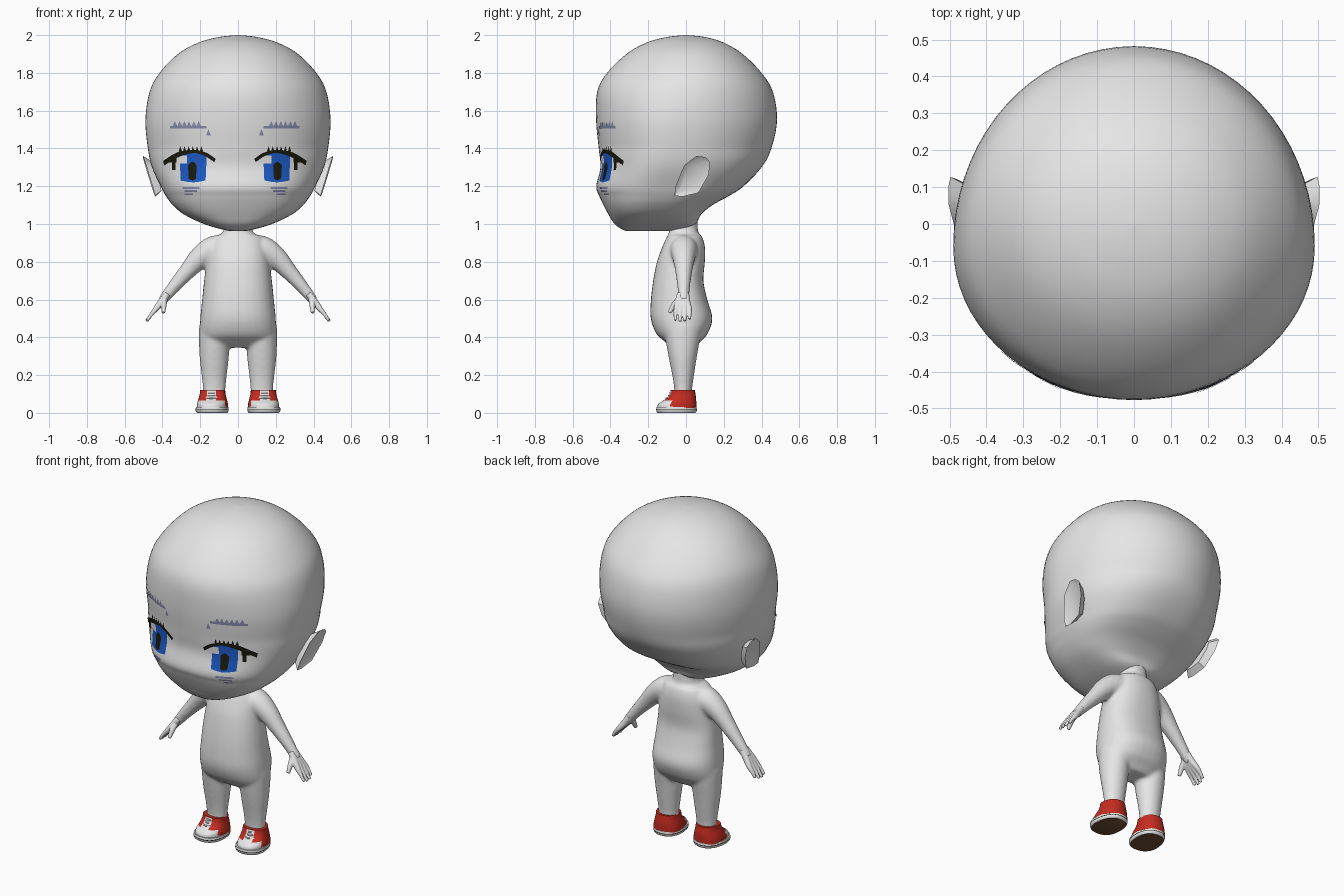
import bpy
import bmesh
from math import cos, sin, pi, radians
from mathutils import Vector, Matrix
from mathutils.bvhtree import BVHTree

if "Cube" in bpy.data.objects:
    bpy.data.objects.remove(bpy.data.objects["Cube"], do_unlink=True)


def material(name, r, g, b):
    mat = bpy.data.materials.new(name)
    mat.use_nodes = True
    mat.diffuse_color = (r, g, b, 1)
    bsdf = next(n for n in mat.node_tree.nodes if n.type == 'BSDF_PRINCIPLED')
    bsdf.inputs["Base Color"].default_value = (r, g, b, 1)
    bsdf.inputs["Roughness"].default_value = 0.6
    return mat


SKIN = material("skin grey", .79, .79, .79)
WHITE = material("shoe white", .92, .92, .92)
RED = material("shoe red", .56, .025, .015)
BROWN = material("sole brown", .16, .08, .035)
DARK = material("lash black", .01, .01, .004)
BLUE = material("iris blue", .012, .1, .56)
BROW = material("brow blue grey", .25, .27, .43)


def smooth_path(keys, steps):
    """Catmull-Rom interpolation of equal-length tuples."""
    out = []
    last = len(keys) - 1
    for i in range(last):
        near = [keys[min(max(i + k, 0), last)] for k in (-1, 0, 1, 2)]
        for n in range(steps):
            t = n / steps
            out.append([q + (r - p) * t / 2 + (p - 2.5 * q + 2 * r - s / 2) * t * t
                        + (1.5 * (q - r) + (s - p) / 2) * t ** 3
                        for p, q, r, s in zip(*near)])
    return out + [list(keys[-1])]


def skin_rings(bm, rings):
    """Bridge rings of points into one closed shell."""
    loops = [[bm.verts.new(p) for p in ring] for ring in rings]
    count = len(loops[0])
    for lo, hi in zip(loops, loops[1:]):
        for i in range(count):
            j = (i + 1) % count
            bm.faces.new((lo[i], lo[j], hi[j], hi[i]))
    bm.faces.new(loops[0][::-1])
    bm.faces.new(loops[-1])


def loft(bm, keys, cx=0.0, segs=32, steps=4, power=2.0, widest=-.02, jaw=0.0):
    """Stack rings; each key is height, half width, front y, back y, widest y."""
    rings = []
    for key in smooth_path(keys, steps):
        z, rx, front, back = key[:4]
        mid = key[4] if len(key) > 4 else widest
        square = power + jaw * max(0, 1.4 - z)
        ring = []
        for i in range(segs):
            c, s = cos(2 * pi * i / segs), sin(2 * pi * i / segs)
            u = abs(c) ** (2 / square) * (1 if c > 0 else -1)
            v = abs(s) ** (2 / square)
            ring.append((cx + rx * u, mid + v * ((back if s > 0 else front) - mid), z))
        rings.append(ring)
    skin_rings(bm, rings)


def tube(bm, keys, segs=12, steps=4):
    """Round limb through points given as x, y, z, radius."""
    path = smooth_path(keys, steps)
    rings = []
    for i, (x, y, z, r) in enumerate(path):
        before, after = path[max(i - 1, 0)], path[min(i + 1, len(path) - 1)]
        turn = (Vector(after[:3]) - Vector(before[:3])).to_track_quat('Z', 'Y')
        rings.append([Vector((x, y, z)) + turn @ Vector((r * cos(2 * pi * k / segs),
                      r * sin(2 * pi * k / segs), 0)) for k in range(segs)])
    skin_rings(bm, rings)


def finish(bm, name, mats, mirror=False, voxel=0, relax=0, recalc=True):
    if recalc:
        bmesh.ops.recalc_face_normals(bm, faces=bm.faces)
    for f in bm.faces:
        f.smooth = True
    for e in bm.edges:
        e.smooth = e.calc_face_angle(0) < radians(40)
    mesh = bpy.data.meshes.new(name)
    bm.to_mesh(mesh)
    bm.free()
    for mat in mats:
        mesh.materials.append(mat)
    obj = bpy.data.objects.new(name, mesh)
    bpy.context.scene.collection.objects.link(obj)
    if voxel:
        remesh = obj.modifiers.new("blend", 'REMESH')
        remesh.mode = 'VOXEL'
        remesh.voxel_size = voxel
        remesh.use_smooth_shade = True
        soft = obj.modifiers.new("soften", 'SMOOTH')
        soft.factor = .5
        soft.iterations = relax
    if mirror:
        obj.modifiers.new("other side", 'MIRROR').use_mirror_merge = False


# Head
bm = bmesh.new()
loft(bm, [(.962, .03, -.31, -.1, -.2), (.97, .08, -.335, -.02, -.2),
          (1, .18, -.378, .05, -.18), (1.05, .285, -.41, .08, -.16),
          (1.1, .345, -.437, .14, -.14), (1.15, .383, -.46, .23, -.11),
          (1.2, .41, -.475, .305, -.1), (1.3, .455, -.453, .4, -.08),
          (1.4, .477, -.462, .452, -.07), (1.55, .49, -.476, .482, -.06),
          (1.7, .468, -.47, .46, -.03), (1.8, .415, -.418, .4, 0),
          (1.9, .318, -.315, .3, 0), (1.96, .21, -.21, .2, 0),
          (1.99, .1, -.1, .1, 0), (2, .003, -.003, .003, 0)],
     segs=72, steps=5, power=2, jaw=1.8)
bmesh.ops.recalc_face_normals(bm, faces=bm.faces)
head_surface = BVHTree.FromBMesh(bm)
finish(bm, "head", [SKIN])

# Ears: a tilted flat shape with a hollow and a tapered back
bm = bmesh.new()
outline = [(.055, 1.36), (.1, 1.355), (.128, 1.33), (.12, 1.26), (.065, 1.165),
           (-.02, 1.145), (-.062, 1.15), (-.055, 1.2), (-.01, 1.31)]
rim = bm.faces.new([bm.verts.new((.44 + (z - 1.15) * .29 + y * .04, y, z))
                    for y, z in outline])
middle = rim.calc_center_median()
back = bmesh.ops.extrude_face_region(bm, geom=[rim], use_keep_orig=True)
for v in back["geom"]:
    if isinstance(v, bmesh.types.BMVert):
        v.co = middle.lerp(v.co, .72) - Vector((.042, 0, 0))
bmesh.ops.recalc_face_normals(bm, faces=bm.faces)
bmesh.ops.inset_individual(bm, faces=[rim], thickness=.024, depth=-.012)
finish(bm, "ear", [SKIN], mirror=True, recalc=False)

# Torso, neck, legs and arms blended into one skin
bm = bmesh.new()
loft(bm, [(.345, .12, -.07, .05), (.38, .185, -.115, .08), (.42, .2, -.158, .115),
          (.5, .2, -.187, .14), (.6, .19, -.186, .113), (.7, .18, -.174, .092),
          (.8, .166, -.154, .1), (.88, .15, -.125, .1), (.935, .125, -.1, .085),
          (.955, .08, -.09, .065), (1.04, .07, -.085, .06)], power=2.3)
for side in (-1, 1):
    loft(bm, [(.07, .059, -.063, .033), (.13, .06, -.063, .033), (.2, .067, -.073, .043),
              (.3, .078, -.093, .058), (.4, .081, -.11, .075), (.46, .08, -.11, .075)],
         cx=.126 * side)
    tube(bm, [(side * x, -.012, z, r) for x, z, r in
              [(.06, .87, .07), (.13, .864, .073), (.2, .822, .06), (.27, .748, .045),
               (.34, .668, .034), (.385, .613, .028), (.405, .59, .025)]], segs=24)
finish(bm, "body", [SKIN], voxel=.009, relax=10)

# Hands: each finger runs from the wrist so the palm forms between them
bm = bmesh.new()
for n, reach in enumerate((.005, 0, .002, .012)):
    y = -.056 + n * .025
    tube(bm, [(.375, y * .4 - .008, .63, .018), (.405, y * .6 - .007, .588, .019),
              (.435, y * .9, .55, .015), (.46, y, .52, .01),
              (.485 - reach, y, .485 + reach, .0085)])
tube(bm, [(.39, -.025, .61, .019), (.393, -.06, .575, .016), (.395, -.088, .53, .01)])
finish(bm, "hand", [SKIN], mirror=True, voxel=.004, relax=3)


def turn_out(bm):
    bmesh.ops.rotate(bm, verts=bm.verts, matrix=Matrix.Rotation(radians(6), 3, 'Z'))
    bmesh.ops.translate(bm, verts=bm.verts, vec=(.131, 0, 0))


# Shoe soles: white edge, dark stripe, brown tread
bm = bmesh.new()
loft(bm, [(0, .08, -.15, .05), (.005, .084, -.156, .056), (.015, .087, -.158, .058),
          (.019, .087, -.158, .058), (.03, .085, -.156, .056)], widest=-.06, steps=1, power=2.3)
for f in bm.faces:
    height = f.calc_center_median().z
    f.material_index = 2 if height < .001 else 1 if .015 < height < .019 else 0
turn_out(bm)
finish(bm, "shoe_sole", [WHITE, DARK, BROWN], mirror=True)

# Shoe uppers: red with white toe cap and tongue
bm = bmesh.new()
loft(bm, [(.026, .082, -.152, .054), (.045, .081, -.148, .054), (.06, .078, -.128, .054),
          (.08, .073, -.1, .053), (.1, .068, -.086, .05), (.122, .066, -.08, .046)],
     widest=-.035, segs=40, power=2.3)
for f in bm.faces:
    c = f.calc_center_median()
    toe = c.y < -.085 and c.z < .066
    tongue = abs(c.x) < .022 and c.y < -.05
    f.material_index = 1 if (toe or tongue) and c.z < .118 else 0
turn_out(bm)
finish(bm, "shoe_upper", [RED, WHITE], mirror=True)

# Shoe laces
bm = bmesh.new()
for z, front in ((.078, -.106), (.092, -.093), (.106, -.086)):
    tube(bm, [(-.045, front + .022, z, .004), (0, front, z, .004),
              (.045, front + .022, z, .004)], segs=6)
turn_out(bm)
finish(bm, "shoe_laces", [WHITE], mirror=True)


def face_plate(name, mat, bands, lift, flip=True, cells=4):
    """Thin plates on the face; each band has top and bottom edge points."""
    bm = bmesh.new()
    for side, centre in ((1, .205), (-1, -.237)):
        for top, low in bands:
            columns = []
            for a, b in zip(smooth_path(top, cells), smooth_path(low, cells)):
                column = []
                for k in range(cells + 1):
                    u, z = Vector(a).lerp(Vector(b), k / cells)
                    x = centre + u * (side if flip else 1)
                    spot, normal = head_surface.ray_cast(Vector((x, -2, z)), Vector((0, 1, 0)))[:2]
                    column.append(bm.verts.new(spot + normal * lift))
                columns.append(column)
            for p, q in zip(columns, columns[1:]):
                for k in range(cells):
                    f = bm.faces.new((p[k], p[k + 1], q[k + 1], q[k]))
                    f.normal_update()
                    if f.normal.y > 0:
                        f.normal_flip()
    finish(bm, name, [mat], recalc=False)


def box(left, right, low, high):
    return [(left, high), (right, high)], [(left, low), (right, low)]


def spike(u, z, width, height):
    return [(u, z + height), (u + .002, z + height)], [(u - width, z), (u + width, z)]


# Eyes, lashes and brows
face_plate("iris", BLUE, [([(-.072, 1.365), (0, 1.385), (.07, 1.365)],
                           [(-.066, 1.23), (0, 1.22), (.066, 1.23)])], .002)
face_plate("pupil", DARK, [([(-.02, 1.31), (.002, 1.33), (.026, 1.31)],
                            [(-.016, 1.24), (.002, 1.23), (.022, 1.24)])], .004)
face_plate("eye_glint", SKIN, [box(-.09, -.03, 1.32, 1.362)], .0045, flip=False)
face_plate("lashes", DARK,
           [([(-.12, 1.345), (-.07, 1.378), (0, 1.392), (.08, 1.38), (.155, 1.335)],
             [(-.112, 1.328), (-.06, 1.362), (0, 1.376), (.08, 1.352), (.15, 1.31)]),
            box(.085, .125, 1.325, 1.35), box(.09, .108, 1.285, 1.33)]
           + [spike(-.045 + .022 * n, 1.385, .008, .025) for n in range(6)], .005)
face_plate("brows", BROW,
           [box(-.07, .12, 1.505, 1.52), spike(-.082, 1.47, .012, .03)]
           + [spike(-.03 + .025 * n, 1.518, .012, .024) for n in range(6)], .003)
face_plate("lower_lids", BROW,
           [box(-.035, .055, 1.186, 1.197), box(-.02, .045, 1.171, 1.18),
            box(.0, .045, 1.154, 1.163)], .003)
